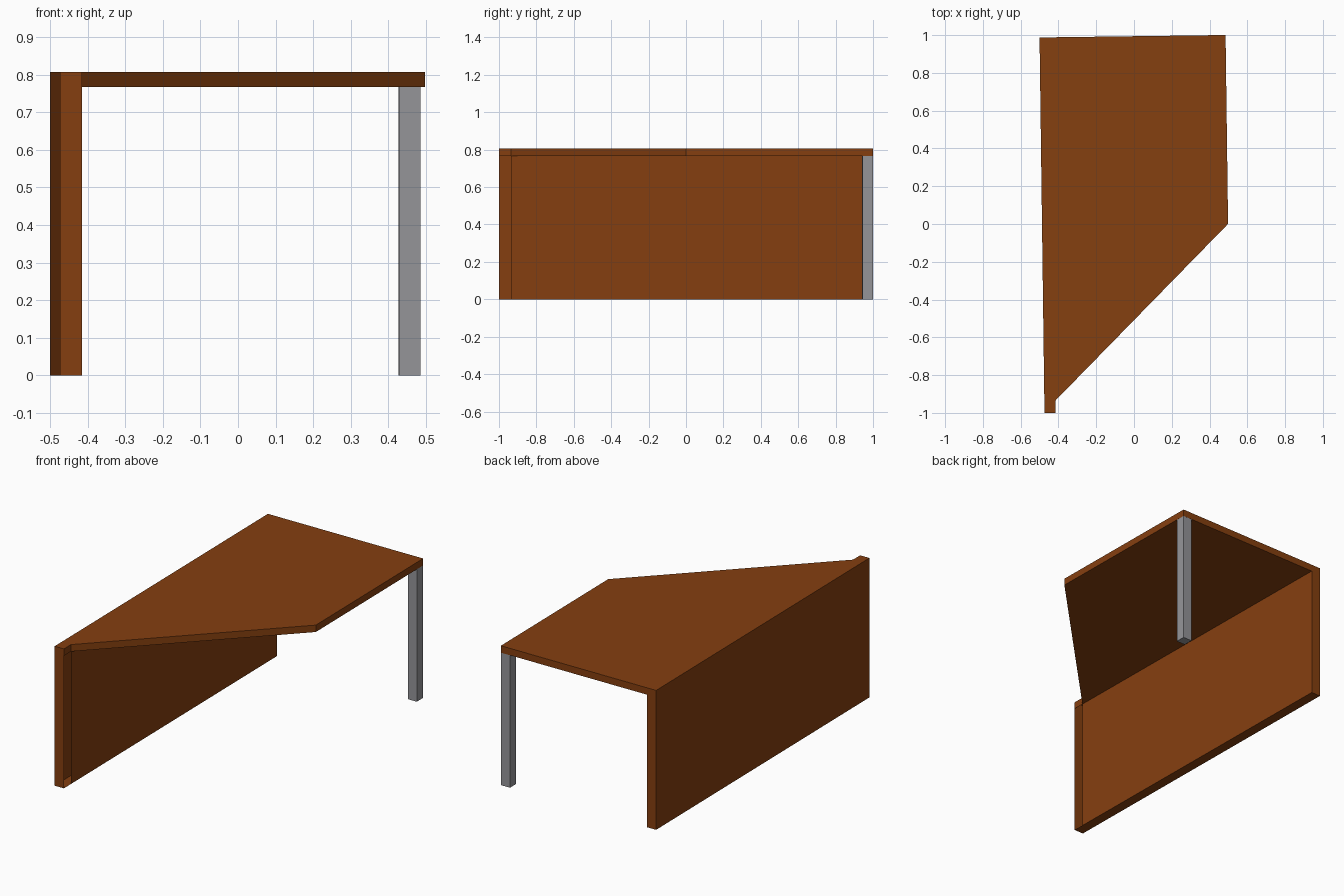
import bpy, bmesh
from mathutils import Matrix

if "Cube" in bpy.data.objects:
    bpy.data.objects.remove(bpy.data.objects["Cube"])

TURN = Matrix.Rotation(0.0132, 4, 'Z')   # the whole desk stands slightly turned
UNDER, TOP = 0.767, 0.807                # underside and top of the worktop


def material(name, rgb):
    m = bpy.data.materials.new(name)
    m.diffuse_color = (*rgb, 1)
    m.use_nodes = True
    m.node_tree.nodes["Principled BSDF"].inputs["Base Color"].default_value = m.diffuse_color
    return m


def finish(name, bm, mat):
    bm.transform(TURN)
    me = bpy.data.meshes.new(name)
    bm.to_mesh(me)
    bm.free()
    me.materials.append(mat)
    ob = bpy.data.objects.new(name, me)
    bpy.context.collection.objects.link(ob)
    return ob


wood = material("brown wood", (0.235, 0.05, 0.005))
metal = material("grey metal", (0.30, 0.30, 0.32))

# Worktop and side panel: one folded body described by plan corners and levels
corners = {
    'A': (-0.487, 0.994), 'B': (0.498, 0.994), 'C': (0.498, -0.006),
    'D': (-0.428, -0.929), 'E': (-0.428, -0.994), 'F': (-0.487, -0.994),
    'G': (-0.428, 0.994),
}
levels = {'0': 0.0, 'u': UNDER, 't': TOP}
faces = [
    "Ft Et Dt Ct Bt At",             # worktop surface
    "Gu Bu Cu Du",                   # worktop underside
    "At Bt Bu Gu G0 A0",             # back edge with panel end
    "Bt Ct Cu Bu", "Ct Dt Du Cu",    # right and slanted edges
    "Dt Et Eu Du",                   # short edge above the open slot
    "Et Ft F0 E0 Eu",                # panel front end
    "Ft At A0 F0",                   # panel outer side
    "Gu Du D0 G0",                   # panel inner side
    "A0 G0 D0 E0 F0",                # panel foot
]
bm = bmesh.new()
verts = {}
for f in faces:
    loop = []
    for key in f.split():
        if key not in verts:
            verts[key] = bm.verts.new((*corners[key[0]], levels[key[1]]))
        loop.append(verts[key])
    bm.faces.new(loop)
bmesh.ops.recalc_face_normals(bm, faces=bm.faces)
finish("desk_body", bm, wood)

# Square leg under the back right corner
bm = bmesh.new()
bmesh.ops.create_cube(bm, size=1, matrix=Matrix.Translation((0.469, 0.965, UNDER / 2))
                      @ Matrix.Diagonal((0.057, 0.057, UNDER, 1)))
finish("back_leg", bm, metal)
